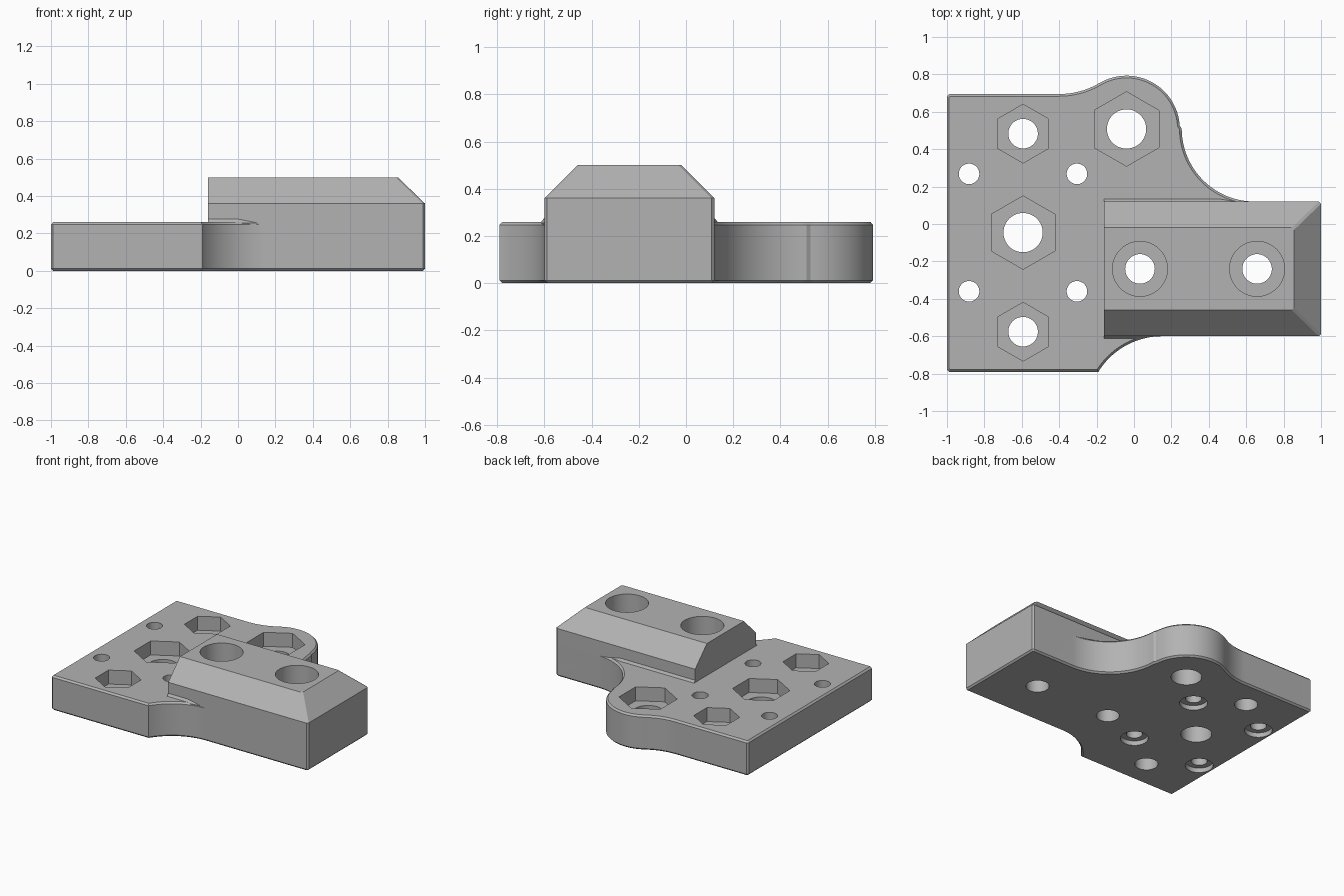
import bpy, bmesh
from math import cos, sin, radians
from mathutils import Vector

if "Cube" in bpy.data.objects:
    bpy.data.objects.remove(bpy.data.objects["Cube"])

grey = bpy.data.materials.new("plain grey")
grey.use_nodes = True
colour = (0.45, 0.45, 0.45, 1)
grey.diffuse_color = colour
grey.node_tree.nodes["Principled BSDF"].inputs["Base Color"].default_value = colour


def loft(name, rings):
    """Skin a stack of equal-length rings of 3D points and cap both ends."""
    bm = bmesh.new()
    loops = [[bm.verts.new(p) for p in ring] for ring in rings]
    n = len(loops[0])
    for a, b in zip(loops, loops[1:]):
        for i in range(n):
            j = (i + 1) % n
            bm.faces.new((a[i], a[j], b[j], b[i]))
    bm.faces.new(loops[0][::-1])
    bm.faces.new(loops[-1])
    bmesh.ops.recalc_face_normals(bm, faces=bm.faces)
    mesh = bpy.data.meshes.new(name)
    bm.to_mesh(mesh)
    bm.free()
    mesh.materials.append(grey)
    obj = bpy.data.objects.new(name, mesh)
    bpy.context.collection.objects.link(obj)
    return obj


def arc(cx, cy, r, start, end, steps=24):
    angles = [radians(start + (end - start) * i / steps) for i in range(steps + 1)]
    return [(cx + r * cos(a), cy + r * sin(a)) for a in angles]


def inset(points, d):
    """Move a counter-clockwise outline inwards by d."""
    result = []
    for i, p in enumerate(points):
        p = Vector(p)
        e1 = (p - Vector(points[i - 1])).normalized()
        e2 = (Vector(points[(i + 1) % len(points)]) - p).normalized()
        n1, n2 = Vector((-e1.y, e1.x)), Vector((-e2.y, e2.x))
        result.append(tuple(p + (n1 + n2) * d / (1 + n1.dot(n2))))
    return result


def at(points, z):
    return [(x, y, z) for x, y in points]


def combine(target, tool, operation):
    mod = target.modifiers.new(tool.name, 'BOOLEAN')
    mod.operation = operation
    mod.solver = 'EXACT'
    mod.object = tool
    bpy.context.view_layer.objects.active = target
    bpy.ops.object.modifier_apply(modifier=mod.name)
    bpy.data.objects.remove(tool)


def cut(x, y, r, z0, z1, sides=48):
    ring = arc(x, y, r, 90, 450 - 360 / sides, sides - 1)
    combine(body, loft("cutter", [at(ring, z0), at(ring, z1)]), 'DIFFERENCE')


# Base plate with chamfered rims
C = 0.012
outline = [(-1, -0.79 + C), (-1 + C, -0.79), (-0.19, -0.79)]
outline += arc(0.15, -1.0, 0.4, 146, 90)
outline += [(1 - C, -0.6), (1, -0.6 + C), (1, 0.12 - C), (1 - C, 0.12)]
outline += arc(0.645, 0.51, 0.39, 270, 180)
outline += arc(-0.04, 0.508, 0.285, 0, 120.5, 32)[1:]
outline += arc(-0.4, 1.12, 0.425, 300.5, 270, 12)[1:]
outline += [(-1 + C, 0.695), (-1, 0.695 - C)]
rim = inset(outline, C)
body = loft("mounting_bracket", [at(rim, 0), at(outline, C), at(outline, 0.247), at(rim, 0.26)])


# Raised block with sloping shoulders on three sides
def footprint(x1, y0, y1):
    return [(-0.16, y0), (x1 - C, y0), (x1, y0 + C), (x1, y1 - C), (x1 - C, y1), (-0.16, y1)]


wide, narrow = footprint(1, -0.6, 0.12), footprint(0.855, -0.46, -0.02)
block = loft("block", [at(wide, 0.1), at(wide, 0.36), at(narrow, 0.5)])
combine(body, block, 'UNION')


# Small chamfer strips where block and plate meet
def strip(wall, side, x1, x2):
    def section(x, out, top):
        profile = [(-0.03, 0.2), (out, 0.2), (out, 0.255), (0, top), (-0.03, top)]
        return [(x, wall + side * d, z) for d, z in profile]
    return loft("strip", [section(-0.16, 0.017, 0.277), section(x1, 0.017, 0.277),
                          section(x2, 0.002, 0.257)])


combine(body, strip(0.12, 1, 0.46, 0.56), 'UNION')
combine(body, strip(-0.6, -1, 0.0, 0.1), 'UNION')

# Bolt holes with hexagonal nut pockets
for x, y, hole, pocket in [(-0.593, 0.483, 0.079, 0.157), (-0.593, -0.576, 0.079, 0.157),
                           (-0.593, -0.046, 0.105, 0.196), (-0.04, 0.508, 0.105, 0.199)]:
    cut(x, y, hole, -0.1, 0.4)
    cut(x, y, pocket, 0.155, 0.4, 6)

# Small screw holes, counterbored from below
for x in (-0.882, -0.305):
    for y in (0.268, -0.36):
        cut(x, y, 0.055, -0.1, 0.4)
        cut(x, y, 0.095, -0.1, 0.035)

# Deep counterbored holes through the block
for x in (0.032, 0.658):
    cut(x, -0.24, 0.079, -0.1, 0.7)
    cut(x, -0.24, 0.147, 0.24, 0.7)

bpy.ops.object.select_all(action='DESELECT')
body.select_set(True)
bpy.context.view_layer.objects.active = body
bpy.ops.object.shade_smooth_by_angle(angle=radians(25))
